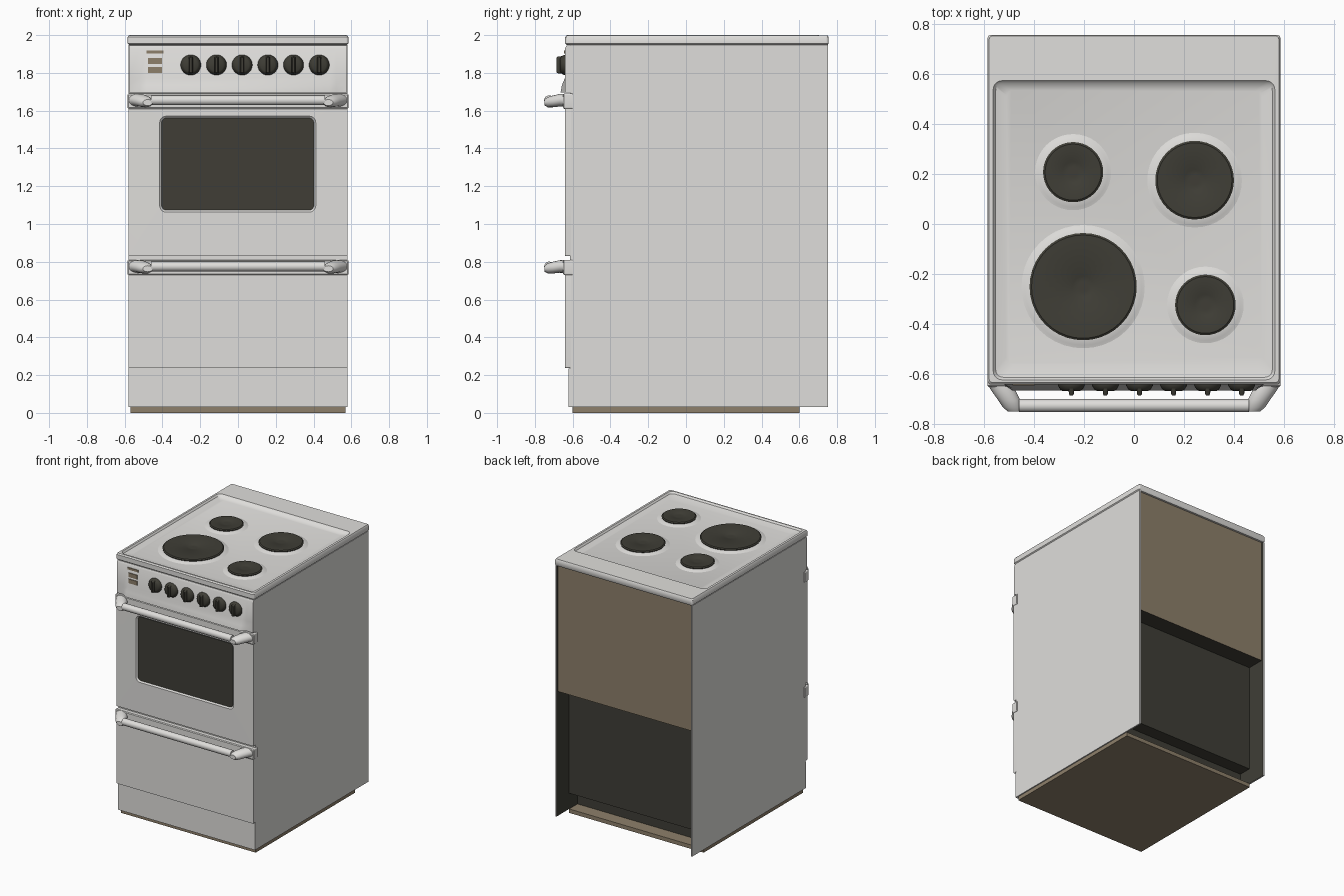
import bpy, bmesh, math
from mathutils import Vector

old = bpy.data.objects.get("Cube")
if old:
    bpy.data.objects.remove(old, do_unlink=True)


def material(name, r, g, b):
    m = bpy.data.materials.new(name)
    m.use_nodes = True
    m.diffuse_color = (r, g, b, 1)
    m.node_tree.nodes["Principled BSDF"].inputs["Base Color"].default_value = (r, g, b, 1)
    return m


ENAMEL = material("warm white enamel", 0.74, 0.73, 0.71)
BLACK = material("charcoal black", 0.05, 0.048, 0.037)
BROWN = material("brown board", 0.27, 0.215, 0.145)


def finish(name, bm, mats, smooth=True):
    bmesh.ops.recalc_face_normals(bm, faces=bm.faces)
    me = bpy.data.meshes.new(name)
    bm.to_mesh(me)
    bm.free()
    for m in mats:
        me.materials.append(m)
    ob = bpy.data.objects.new(name, me)
    bpy.context.collection.objects.link(ob)
    if smooth:
        bpy.ops.object.select_all(action='DESELECT')
        ob.select_set(True)
        bpy.context.view_layer.objects.active = ob
        bpy.ops.object.shade_smooth_by_angle(angle=math.radians(35))
    return ob


def loft(name, loops, mats, cap_slot=0):
    """Skin a stack of equal loops; the last cap may use its own material slot."""
    bm = bmesh.new()
    rings = [[bm.verts.new(p) for p in loop] for loop in loops]
    n = len(rings[0])
    for a, b in zip(rings, rings[1:]):
        for i in range(n):
            bm.faces.new((a[i], a[(i + 1) % n], b[(i + 1) % n], b[i]))
    bm.faces.new(rings[0])
    bm.faces.new(rings[-1]).material_index = cap_slot
    return finish(name, bm, mats)


def rounded(u0, u1, v0, v1, r, depth, upright=False, seg=5):
    """Rounded rectangle lying flat at height depth, or upright at y = depth."""
    pts = []
    corners = ((u1 - r, v1 - r), (u0 + r, v1 - r), (u0 + r, v0 + r), (u1 - r, v0 + r))
    for q, (cu, cv) in enumerate(corners):
        for i in range(seg + 1):
            a = math.pi / 2 * (q + i / seg)
            u, v = cu + r * math.cos(a), cv + r * math.sin(a)
            pts.append((u, depth, v) if upright else (u, v, depth))
    return pts


def lathe(name, center, profile, mat, axis='Z', n=40):
    """Turn a (radius, offset) profile around a vertical or forward axis."""
    loops = []
    for r, h in profile:
        loop = []
        for i in range(n):
            a = 2 * math.pi * i / n
            c, s = r * math.cos(a), r * math.sin(a)
            loop.append(Vector(center) + Vector((c, s, h) if axis == 'Z' else (c, -h, s)))
        loops.append(loop)
    return loft(name, loops, [mat])


def box(name, x0, x1, y0, y1, z0, z1, mats, rule=None):
    bm = bmesh.new()
    bmesh.ops.create_cube(bm, size=1)
    for v in bm.verts:
        v.co = ((x0 + x1) / 2 + v.co.x * (x1 - x0), (y0 + y1) / 2 + v.co.y * (y1 - y0),
                (z0 + z1) / 2 + v.co.z * (z1 - z0))
    bm.normal_update()
    for f in bm.faces:
        f.material_index = rule(f.normal) if rule else 0
    return finish(name, bm, mats, smooth=False)


# Carcass: base board, body, rear housing and thin side panels
box("base_board", -0.57, 0.57, -0.6, 0.6, 0, 0.03, [BROWN])
box("body", -0.57, 0.57, -0.615, 0.6, 0.15, 1.95, [ENAMEL, BLACK],
    lambda n: int(n.y > 0.5 or n.z < -0.5))
box("body_foot", -0.57, 0.57, -0.6, 0.5, 0.03, 0.15, [BLACK])
box("rear_housing", -0.568, 0.568, 0.6, 0.735, 0.98, 1.95, [BROWN, BLACK],
    lambda n: int(n.y < 0.5))
for side, s in (("left", 1), ("right", -1)):
    xs = sorted((s * 0.568, s * 0.579))
    box(side + "_side_panel", *xs, -0.615, 0.752, 0.03, 1.947, [ENAMEL, BLACK],
        lambda n, s=s: int(n.x * s < -0.5))

# Front plinth and drawer
box("plinth", -0.579, 0.579, -0.622, -0.6, 0.03, 0.234, [ENAMEL])
loft("drawer_front", [rounded(-0.58, 0.58, 0.238, 0.808, 0.006, y, True)
                      for y in (-0.61, -0.64)], [ENAMEL])

# Oven door with sunken window
loft("oven_door", [
    rounded(-0.58, 0.58, 0.83, 1.69, 0.006, -0.61, True),
    rounded(-0.58, 0.58, 0.83, 1.69, 0.006, -0.64, True),
    rounded(-0.415, 0.412, 1.063, 1.571, 0.035, -0.641, True),
    rounded(-0.405, 0.402, 1.073, 1.561, 0.027, -0.632, True)], [ENAMEL, BLACK], 1)


# Handles: top lip, round bar and two curved brackets
def handle(part, top):
    loft(part + "_lip", [
        rounded(-0.585, 0.585, top - 0.08, top, 0.008, -0.6, True),
        rounded(-0.585, 0.585, top - 0.08, top, 0.008, -0.645, True),
        rounded(-0.58, 0.58, top - 0.074, top - 0.006, 0.006, -0.65, True)], [ENAMEL])
    bar = lathe(part + "_handle_bar", (0, -0.725, top - 0.035),
                [(0.026, -0.46), (0.026, 0.46)], ENAMEL, n=20)
    for v in bar.data.vertices:
        x, y, z = v.co
        v.co = (z - top + 0.035, y, top - 0.035 + x)
    # bracket sections: x centre, half width, y, z centre, half height
    sections = [(0.535, 0.05, -0.64, -0.035, 0.034), (0.518, 0.048, -0.67, -0.035, 0.033),
                (0.497, 0.044, -0.705, -0.041, 0.031), (0.486, 0.037, -0.732, -0.045, 0.027),
                (0.478, 0.026, -0.748, -0.047, 0.016)]
    for side, s in (("left", 1), ("right", -1)):
        loops = [[(s * (x + w * math.cos(a)), y, top + z + h * math.sin(a))
                  for a in (2 * math.pi * i / 20 for i in range(20))]
                 for x, w, y, z, h in sections]
        loft(f"{part}_{side}_handle_bracket", loops, [ENAMEL])


handle("oven_door", 1.69)
handle("drawer", 0.81)

# Control panel with a bulged lower air deflector
panel = []
for x, b in ((-0.577, 0), (-0.52, 0), (-0.485, 0.024), (0.485, 0.024), (0.52, 0), (0.577, 0)):
    panel.append([(x, y, z) for y, z in (
        (-0.6, 1.697), (-0.64 - b, 1.697), (-0.64 - b * 0.7, 1.735), (-0.64, 1.775),
        (-0.64, 1.93), (-0.632, 1.945), (-0.6, 1.945))])
loft("control_panel", panel, [ENAMEL])

# Indicator plates
for i, (z, w, h) in enumerate(((1.91, 0.045, 0.008), (1.862, 0.037, 0.016), (1.815, 0.037, 0.016))):
    box(f"indicator_{i + 1}", -0.44 - w, -0.44 + w, -0.645, -0.638, z - h, z + h, [BROWN])

# Control knobs: skirt, body and grip
for i in range(6):
    x, z = -0.25 + 0.136 * i, 1.842
    lathe(f"knob_{i + 1}", (x, -0.64, z),
          [(0.054, -0.005), (0.054, 0.004), (0.045, 0.02), (0.036, 0.026)], BLACK, 'Y', 28)
    loft(f"knob_grip_{i + 1}", [
        rounded(x - 0.012, x + 0.012, z - 0.048, z + 0.048, 0.008, -0.645, True),
        rounded(x - 0.01, x + 0.01, z - 0.044, z + 0.044, 0.008, -0.678, True),
        rounded(x - 0.006, x + 0.006, z - 0.04, z + 0.04, 0.005, -0.685, True)], [BLACK])

# Cooktop: rounded slab with a sunken pan and wide rear ledge
loft("cooktop", [
    rounded(-0.575, 0.575, -0.63, 0.75, 0.01, 1.947),
    rounded(-0.584, 0.584, -0.64, 0.755, 0.012, 1.955),
    rounded(-0.584, 0.584, -0.64, 0.755, 0.012, 1.99),
    rounded(-0.578, 0.578, -0.632, 0.75, 0.012, 1.999),
    rounded(-0.562, 0.562, -0.622, 0.572, 0.035, 2.0),
    rounded(-0.552, 0.552, -0.612, 0.562, 0.03, 1.987),
    rounded(-0.51, 0.51, -0.56, 0.535, 0.03, 1.976)], [ENAMEL])

# Hotplates on shallow raised collars
for place, x, y, r in (("back_right", -0.243, 0.207, 0.12), ("back_left", 0.242, 0.175, 0.157),
                       ("front_right", -0.203, -0.25, 0.214), ("front_left", 0.285, -0.323, 0.121)):
    lathe(place + "_collar", (x, y, 0),
          [(r + 0.04, 1.974), (r + 0.02, 1.979), (r + 0.004, 1.986), (r - 0.01, 1.986)], ENAMEL)
    lathe(place + "_hotplate", (x, y, 0),
          [(r - 0.004, 1.98), (r, 1.992), (r - 0.008, 1.998), (0.05, 1.998),
           (0.042, 1.994), (0.02, 1.994)], BLACK)
